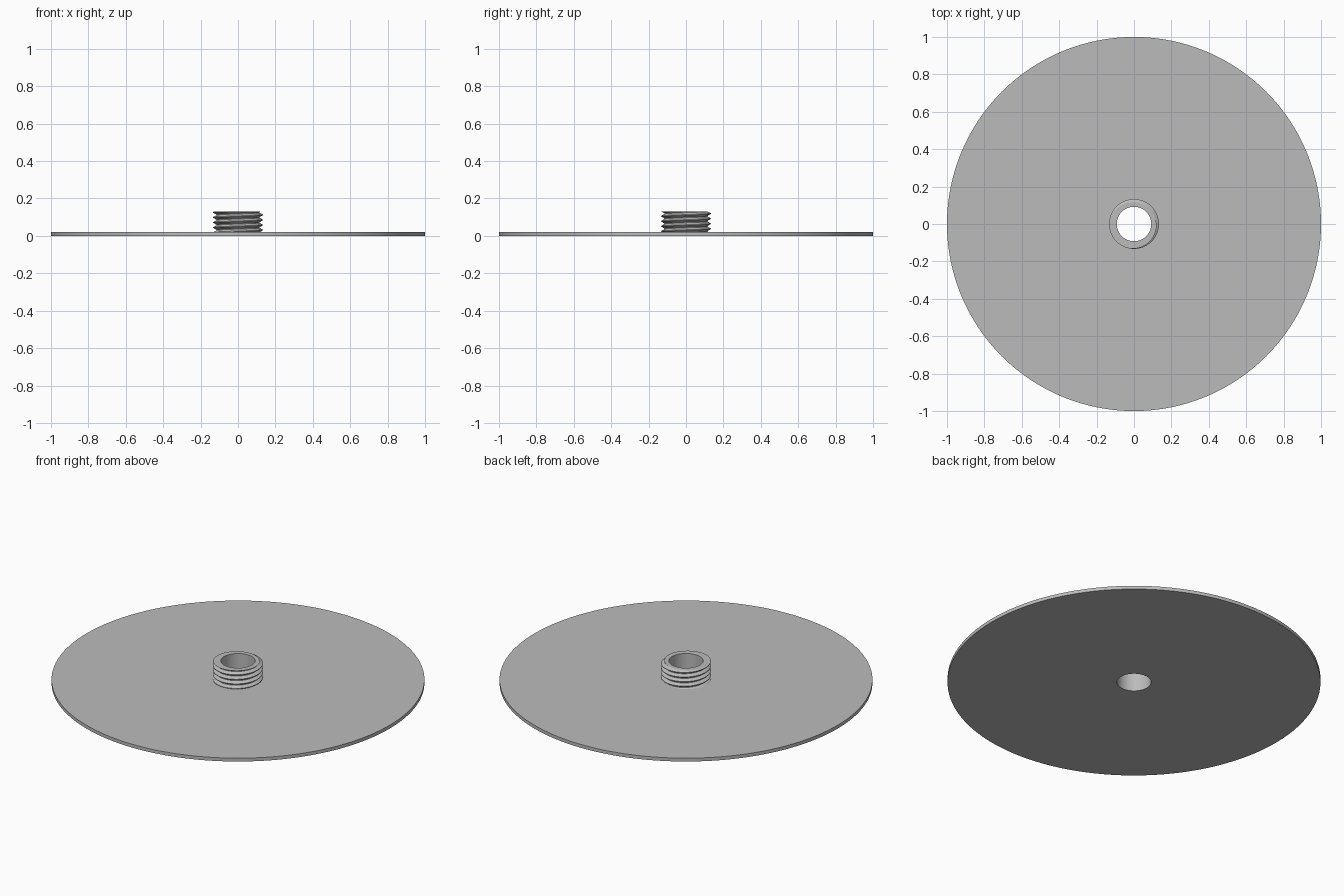
import bpy, bmesh, math

cube = bpy.data.objects.get("Cube")
if cube:
    bpy.data.objects.remove(cube, do_unlink=True)

SEG = 128
BORE = 0.092
PLATE_TOP, TOP = 0.02, 0.13
ROOT, CREST, PITCH = 0.115, 0.133, 0.027
# Thread shape over one turn: (share of the pitch, radius)
THREAD = [(0, CREST), (0.12, CREST), (0.5, ROOT), (0.62, ROOT), (1, CREST)]

grey = bpy.data.materials.new("plain_grey")
grey.use_nodes = True
colour = (0.5, 0.5, 0.5, 1)
grey.diffuse_color = colour
grey.node_tree.nodes["Principled BSDF"].inputs["Base Color"].default_value = colour


def thread_radius(phase):
    phase %= 1
    for (a, ra), (b, rb) in zip(THREAD, THREAD[1:]):
        if phase <= b:
            return ra + (rb - ra) * (phase - a) / (b - a)


def sweep(name, column, closed):
    """Join a column of (radius, height) points, given per angle, into a ring."""
    bm = bmesh.new()
    cols = []
    for i in range(SEG + 1):
        a = math.tau * i / SEG
        cols.append([bm.verts.new((r * math.cos(a), r * math.sin(a), z))
                     for r, z in column(i / SEG)])
    n = len(cols[0])
    for c, d in zip(cols, cols[1:]):
        for j in range(n if closed else n - 1):
            k = (j + 1) % n
            bm.faces.new((c[j], d[j], d[k], c[k]))
    bmesh.ops.remove_doubles(bm, verts=bm.verts, dist=0.00002)
    bmesh.ops.recalc_face_normals(bm, faces=bm.faces)
    mesh = bpy.data.meshes.new(name)
    bm.to_mesh(mesh)
    bm.free()
    mesh.materials.append(grey)
    obj = bpy.data.objects.new(name, mesh)
    bpy.context.collection.objects.link(obj)
    bpy.ops.object.select_all(action="DESELECT")
    obj.select_set(True)
    bpy.context.view_layer.objects.active = obj
    bpy.ops.object.shade_smooth_by_angle(angle=math.radians(25))


def plate_column(turn):
    return [(BORE, 0), (1, 0), (1, PLATE_TOP), (BORE, PLATE_TOP)]


def thread_column(turn):
    # One crest sits just under the rim on the -x side and climbs with the angle
    start = TOP - 0.006 + (turn - 0.5) * PITCH
    points = [(BORE, PLATE_TOP)]
    for k in range(-6, 3):
        for share, _ in THREAD[:-1]:
            z = start + (k + share) * PITCH
            z = min(max(z, PLATE_TOP), TOP)
            points.append((thread_radius((z - start) / PITCH), z))
    return points + [(BORE, TOP)]


# Thin round plate with a central hole
sweep("base_plate", plate_column, True)
# Hollow threaded stud around the hole
sweep("threaded_stud", thread_column, True)
